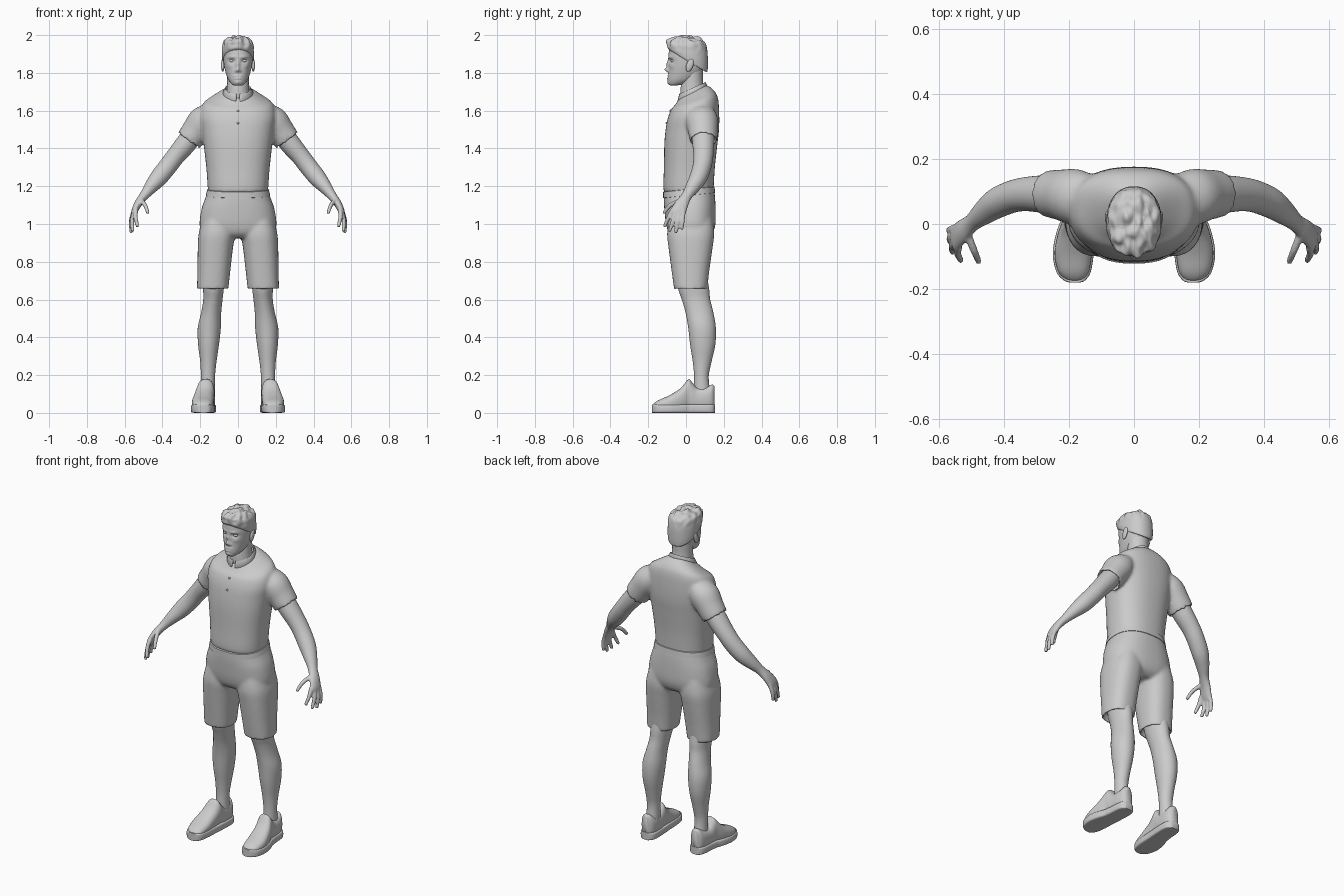
import bpy, bmesh, math
from mathutils import Vector, noise


def interp(keys, k):
    """Catmull-Rom interpolation of numeric key tuples."""
    if k < 2:
        return [tuple(q) for q in keys]
    out, m = [], len(keys)
    for i in range(m - 1):
        p0, p1, p2, p3 = keys[max(i - 1, 0)], keys[i], keys[i + 1], keys[min(i + 2, m - 1)]
        for j in range(k):
            t = j / k
            out.append(tuple(0.5 * (2 * b + (c - a) * t + (2 * a - 5 * b + 4 * c - d) * t * t
                             + (3 * b - a - 3 * c + d) * t ** 3) for a, b, c, d in zip(p0, p1, p2, p3)))
    return out + [tuple(keys[-1])]


def oval(n, p):
    pw = lambda v: math.copysign(abs(v) ** (2 / p), v)
    return [(pw(math.cos(2 * math.pi * i / n)), pw(math.sin(2 * math.pi * i / n))) for i in range(n)]


def stack(keys, k=4, n=40, p=2.0, x=0):
    """Horizontal sections from (z, half width, front y, back y, tilt, x offset)."""
    res = []
    for z, a, f, b, t, dx in interp([tuple(q) + (0,) * (6 - len(q)) for q in keys], k):
        c, r = (f + b) / 2, (b - f) / 2
        res.append([Vector((x + dx + a * u, c + r * v, z + t * r * v)) for u, v in oval(n, p)])
    return res


def tube(keys, k=4, n=24, p=2.0):
    """Sections square to a path of (x, y, z, thickness, width along y)."""
    ks, res = interp(keys, k), []
    for i, q in enumerate(ks):
        t = (Vector(ks[min(i + 1, len(ks) - 1)][:3]) - Vector(ks[max(i - 1, 0)][:3])).normalized()
        s = Vector((0, 1, 0)).cross(t).normalized()
        w = t.cross(s)
        res.append([Vector(q[:3]) + s * q[3] * u + w * q[4] * v for u, v in oval(n, p)])
    return res


def hem(rings, depth, scale=0.88):
    """Turn the last section inward to form a hollow cloth opening."""
    mid = lambda r: sum(r, Vector()) / len(r)
    c = mid(rings[-1])
    back = (mid(rings[-2]) - c).normalized() * depth
    inner = [c + (v - c) * scale for v in rings[-1]]
    return rings + [inner, [v + back for v in inner]]


def skin(bm, rings, flip=1):
    vs = [[bm.verts.new((v.x * flip, v.y, v.z)) for v in r] for r in rings]
    n = len(vs[0])
    for a, b in zip(vs, vs[1:]):
        for i in range(n):
            bm.faces.new((a[i], a[(i + 1) % n], b[(i + 1) % n], b[i]))
    bm.faces.new(vs[0])
    bm.faces.new(vs[-1])


def make(name, bm, mirror=False, voxel=0, smooth=4, angle=50):
    bmesh.ops.recalc_face_normals(bm, faces=bm.faces)
    me = bpy.data.meshes.new(name)
    bm.to_mesh(me)
    bm.free()
    me.polygons.foreach_set("use_smooth", [True] * len(me.polygons))
    me.set_sharp_from_angle(angle=math.radians(angle))
    ob = bpy.data.objects.new(name, me)
    bpy.context.collection.objects.link(ob)
    if voxel:
        r = ob.modifiers.new("blend", 'REMESH')
        r.mode, r.voxel_size, r.use_smooth_shade = 'VOXEL', voxel, True
        s = ob.modifiers.new("soften", 'SMOOTH')
        s.factor, s.iterations = 0.5, smooth
    if mirror:
        ob.modifiers.new("mirror", 'MIRROR').use_mirror_merge = False
    return ob


def part(name, rings, **kw):
    bm = bmesh.new()
    skin(bm, rings)
    return make(name, bm, **kw)


def ball(name, loc, size, mirror=False, tilt=0):
    bm = bmesh.new()
    bmesh.ops.create_uvsphere(bm, u_segments=20, v_segments=12, radius=1)
    for v in bm.verts:
        x, y, z = v.co.x * size[0], v.co.y * size[1], v.co.z * size[2]
        v.co = (x + loc[0], y + loc[1] + tilt * z, z + loc[2])
    return make(name, bm, mirror)


# Shirt: torso and two sleeves blended together
bm = bmesh.new()
torso = stack([(1.70, .075, -.037, .11, .5), (1.668, .135, -.058, .15, .36), (1.635, .185, -.078, .17, .22),
               (1.57, .2, -.097, .176, .08), (1.5, .192, -.108, .175), (1.42, .182, -.115, .166),
               (1.3, .168, -.117, .153), (1.2, .161, -.12, .147), (1.165, .158, -.115, .145)], p=2.35)
skin(bm, torso)
sleeve = hem(tube([(.13, .075, 1.60, .05, .07), (.18, .083, 1.55, .08, .086),
                   (.225, .09, 1.49, .075, .078), (.262, .092, 1.44, .07, .073)]), .03)
for side in (1, -1):
    skin(bm, sleeve, side)
make("polo_shirt", bm, voxel=.009, smooth=5)

# Collar: folded band open at the front
bm = bmesh.new()
rows, n = [[], [], []], 40
for i in range(n + 1):
    f = i / n
    t = -math.pi / 2 + .12 + f * (2 * math.pi - .24)
    dip = .018 * abs(2 * f - 1) ** 6
    for row, a, b, dz in ((0, .064, .066, -.012), (1, .067, .07, .012), (2, .089, .086, -.028 - dip)):
        y = b * math.sin(t)
        rows[row].append(bm.verts.new((a * math.cos(t), .034 + y, 1.708 + .45 * y + dz)))
for a, b in zip(rows, rows[1:]):
    for i in range(n):
        bm.faces.new((a[i], a[i + 1], b[i + 1], b[i]))
make("collar", bm).modifiers.new("cloth", 'SOLIDIFY').thickness = .006

for z, y in ((1.60, -.082), (1.535, -.103)):
    ball("shirt_button", (0, y, z), (.006, .005, .006))

# Shorts: hips and two legs blended together
bm = bmesh.new()
skin(bm, stack([(1.172, .161, -.118, .148, .12), (1.14, .172, -.118, .153, .08), (1.08, .193, -.115, .157),
                (1.0, .204, -.106, .156), (.95, .19, -.09, .14), (.925, .15, -.06, .11)], p=2.4))
short_leg = hem(stack([(1.03, .08, -.09, .14, 0, .105), (.95, .096, -.1, .149, 0, .112),
                       (.87, .093, -.092, .14, 0, .12), (.75, .087, -.076, .123, 0, .128),
                       (.655, .083, -.063, .113, 0, .134)], p=2.4), .04)
for side in (1, -1):
    skin(bm, short_leg, side)
make("shorts", bm, voxel=.009, smooth=5)
part("waistband", stack([(1.185, .157, -.117, .147, .1), (1.183, .163, -.122, .151, .1),
                         (1.152, .17, -.122, .154, .1), (1.15, .16, -.115, .147, .1)], k=1, n=48, p=2.4))

# Legs
part("leg", stack([(.78, .062, -.06, .1, 0, .128), (.66, .055, -.042, .122, 0, .13), (.6, .051, -.022, .128, 0, .133),
                   (.53, .053, -.002, .145, 0, .142), (.45, .061, .012, .158, 0, .152),
                   (.36, .055, .022, .155, 0, .156), (.27, .043, .036, .135, 0, .157),
                   (.19, .037, .043, .12, 0, .159), (.1, .037, .04, .13, 0, .16)], n=32), mirror=True)

# Shoes: (y, x centre, half width, height)
shoe = [(-.177, .182, .014, .035), (-.17, .183, .03, .05), (-.145, .186, .049, .068), (-.09, .187, .059, .092),
        (-.03, .181, .055, .13), (.012, .172, .049, .178), (.03, .17, .048, .165), (.06, .167, .047, .135),
        (.11, .165, .045, .138), (.138, .165, .036, .15), (.152, .165, .018, .14)]
upper, sole = [], []
for y, x, w, h in interp(shoe, 4):
    upper.append([Vector((x + w * .97 * u, y, .01 + (h - .01) * (v + 1) / 2)) for u, v in oval(32, 2.5)])
    sole.append([Vector((x + (w + .004) * u, y * 1.015, .0225 * (v + 1))) for u, v in oval(32, 6)])
part("shoe_upper", upper, mirror=True, angle=75)
part("shoe_sole", sole, mirror=True)

# Arm, palm and fingers blended together
bm = bmesh.new()
skin(bm, tube([(.23, .09, 1.485, .055, .06), (.28, .092, 1.42, .055, .058), (.33, .092, 1.36, .05, .053),
               (.372, .085, 1.305, .049, .05), (.42, .065, 1.245, .047, .047), (.462, .035, 1.195, .036, .038),
               (.497, .005, 1.15, .025, .028), (.527, -.02, 1.11, .021, .035), (.547, -.04, 1.07, .017, .041),
               (.553, -.047, 1.05, .012, .036)]))
fingers = [[(.54, -.07, 1.075), (.543, -.09, 1.04), (.533, -.112, .99)],
           [(.55, -.054, 1.065), (.56, -.07, 1.015), (.558, -.086, .965)],
           [(.553, -.034, 1.06), (.566, -.044, 1.01), (.566, -.054, .958)],
           [(.55, -.014, 1.07), (.566, -.018, 1.02), (.568, -.022, .975)],
           [(.515, -.025, 1.125), (.492, -.082, 1.1), (.478, -.116, 1.06)]]
for pts in fingers:
    (a, b, c), r = pts, .0115
    tip = tuple(q + (q - s) * .1 for q, s in zip(c, b))
    skin(bm, tube([a + (r * 1.15,) * 2, b + (r,) * 2, c + (r * .8,) * 2, tip + (r * .4,) * 2], n=12))
make("arm", bm, mirror=True, voxel=.0055, smooth=3)

# Neck and head
part("neck", stack([(1.64, .07, -.03, .1), (1.70, .06, -.03, .097), (1.75, .057, -.025, .09), (1.81, .058, -.02, .09)]))
head = stack([(1.734, .022, -.085, -.045), (1.743, .036, -.093, .0), (1.765, .052, -.096, .05),
              (1.80, .065, -.093, .085), (1.84, .074, -.091, .1), (1.88, .078, -.093, .107), (1.92, .078, -.09, .11),
              (1.95, .072, -.083, .103), (1.975, .052, -.058, .078), (1.985, .02, -.02, .03)], k=7, n=96, p=2.15)
# face relief: (x, z, spread x, spread z, depth)
relief = [(0, 1.845, .009, .02, -.012), (0, 1.817, .009, .011, -.021), (.013, 1.81, .006, .006, -.008),
          (.033, 1.864, .017, .01, .013), (.032, 1.884, .02, .006, -.005), (.012, 1.783, .013, .004, -.006),
          (.008, 1.771, .012, .004, -.006), (0, 1.777, .02, .002, .004), (0, 1.75, .014, .009, -.004),
          (.045, 1.835, .014, .012, -.004)]
for ring in head:
    for v in ring:
        if v.y < -.03:
            v.y += sum(d * math.exp(-((abs(v.x) - x) / sx) ** 2 - ((v.z - z) / sz) ** 2)
                       for x, z, sx, sz, d in relief)
part("head", head, angle=80)
ball("eye", (.033, -.069, 1.864), (.013, .012, .009), True)
ball("ear", (.081, .02, 1.84), (.009, .019, .034), True, .25)

# Hair: cap with tousled top
hair = stack([(1.862, .079, -.088, .108, -.6), (1.872, .083, -.097, .114, -.57), (1.90, .085, -.101, .116, -.45),
              (1.94, .083, -.101, .113, -.22), (1.966, .075, -.095, .1, -.06), (1.984, .055, -.072, .07),
              (1.992, .025, -.04, .03), (1.993, .004, -.012, .0)], k=6, n=72, p=2.2)
for ring in hair:
    for v in ring:
        k = max(0, min(1, (v.z - 1.9) / .07))
        v += (v - Vector((0, 0, 1.88))).normalized() * noise.noise(Vector((v.x * 45, v.y * 30, v.z * 30))) * .014 * k
part("hair", hair, angle=80)
